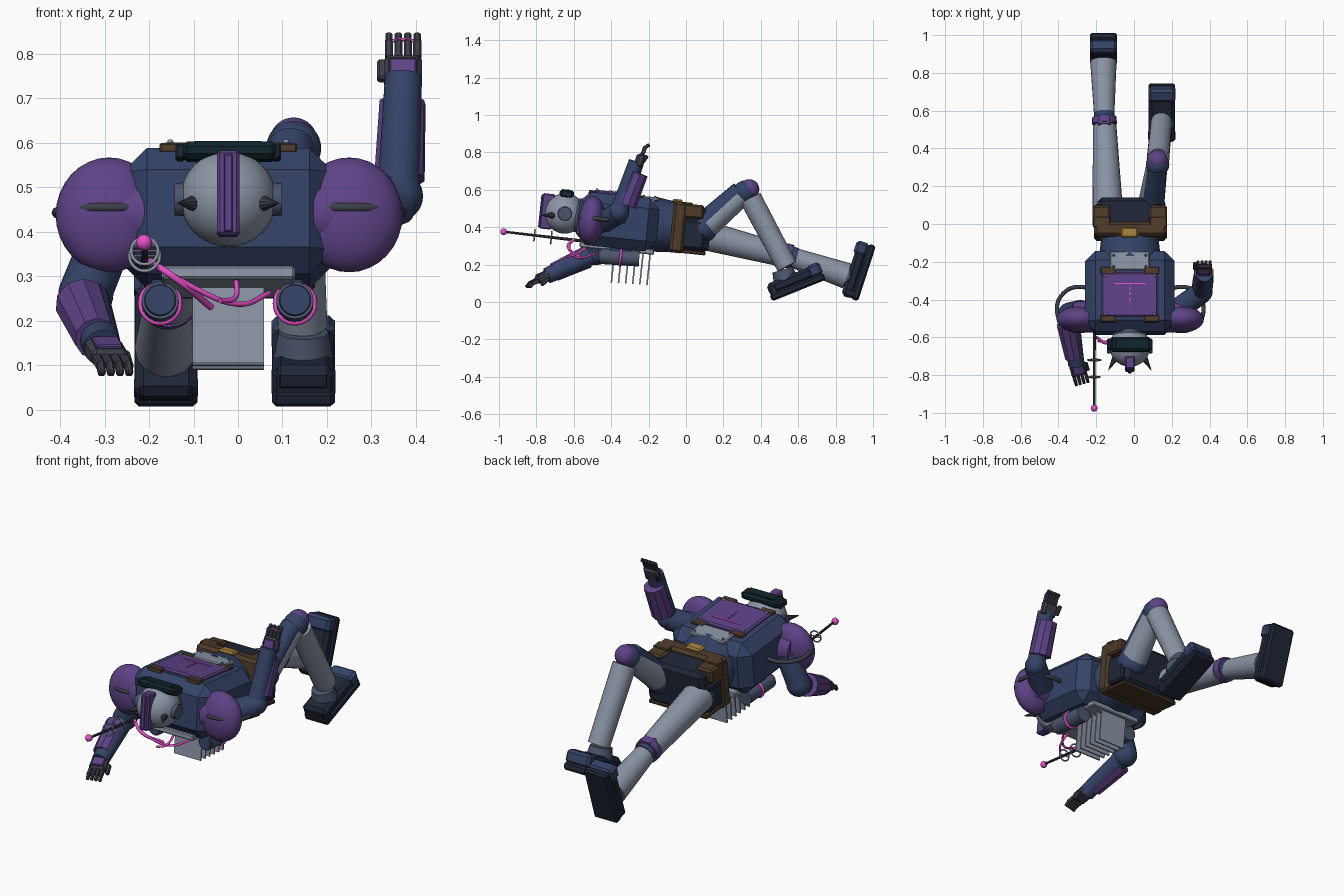
import bpy, bmesh
from math import radians, sin, cos, pi
from mathutils import Vector, Matrix, Euler

if "Cube" in bpy.data.objects:
    bpy.data.objects.remove(bpy.data.objects["Cube"])

COL = dict(navy=(.035, .055, .135), dark=(.014, .02, .038), purple=(.11, .055, .24), steel=(.26, .3, .38),
           brown=(.075, .043, .022), gold=(.38, .22, .045), pink=(.8, .08, .6), visor=(.005, .018, .024),
           gun=(.045, .05, .066), slate=(.07, .09, .15))
MATS = {}
for k, c in COL.items():
    MATS[k] = bpy.data.materials.new(k)
    MATS[k].diffuse_color = (*c, 1)
TILT = radians(-6)                      # the body leans head-up


def finish(name, bm, mat, M, smooth=False):
    me = bpy.data.meshes.new(name)
    bm.to_mesh(me)
    bm.free()
    ob = bpy.data.objects.new(name, me)
    ob.matrix_world = M
    me.materials.append(MATS[mat])
    bpy.context.collection.objects.link(ob)
    if smooth:
        bpy.ops.object.select_all(action='DESELECT')
        ob.select_set(True)
        bpy.context.view_layer.objects.active = ob
        bpy.ops.object.shade_smooth_by_angle(angle=radians(35))
    return ob


def box(name, loc, size, mat, bev=.008, rx=TILT, M=None):
    bm = bmesh.new()
    bmesh.ops.create_cube(bm, size=1)
    bmesh.ops.scale(bm, vec=size, verts=bm.verts)
    if bev:
        bmesh.ops.bevel(bm, geom=bm.edges[:], offset=bev, segments=1, affect='EDGES')
    L = Matrix.Translation(loc) @ Matrix.Rotation(rx, 4, 'X')
    return finish(name, bm, mat, M @ L if M else L)


def limb(name, a, b, r1, r2, mat, segs=20, sx=1, sy=1):
    a, b = Vector(a), Vector(b)
    d = b - a
    bm = bmesh.new()
    bmesh.ops.create_cone(bm, cap_ends=True, segments=segs, radius1=r1, radius2=r2, depth=d.length)
    bmesh.ops.scale(bm, vec=(sx, sy, 1), verts=bm.verts)
    M = Matrix.Translation((a + b) / 2) @ d.to_track_quat('Z', 'Y').to_matrix().to_4x4()
    return finish(name, bm, mat, M, True)


def ball(name, loc, r, mat, scale=(1, 1, 1), rx=0.0):
    bm = bmesh.new()
    bmesh.ops.create_uvsphere(bm, u_segments=28, v_segments=16, radius=r)
    bmesh.ops.scale(bm, vec=scale, verts=bm.verts)
    return finish(name, bm, mat, Matrix.Translation(loc) @ Matrix.Rotation(rx, 4, 'X'), True)


def tube(name, pts, r, mat, closed=False):
    cu = bpy.data.curves.new(name, 'CURVE')
    cu.dimensions, cu.bevel_depth, cu.bevel_resolution, cu.resolution_u = '3D', r, 2, 6
    sp = cu.splines.new('BEZIER')
    sp.bezier_points.add(len(pts) - 1)
    for p, co in zip(sp.bezier_points, pts):
        p.co = co
        p.handle_left_type = p.handle_right_type = 'AUTO'
    sp.use_cyclic_u, cu.use_fill_caps = closed, True
    cu.materials.append(MATS[mat])
    ob = bpy.data.objects.new(name, cu)
    bpy.context.collection.objects.link(ob)


def ring(name, c, R, r, mat, rx):
    M = Matrix.Translation(c) @ Matrix.Rotation(rx, 4, 'X')
    tube(name, [M @ Vector((R * cos(t * pi / 4), R * sin(t * pi / 4), 0)) for t in range(8)], r, mat, True)


CX = -.022                               # body centre line
UP = pi / 2 + TILT                       # rings that face along the body

# torso and chest
box('torso', (CX, -.365, .43), (.475, .43, .285), 'navy', .055)
box('chest_plate', (CX, -.375, .578), (.30, .235, .022), 'purple')
for sx in (-1, 1):
    for y, z in ((-.248, .563), (-.5, .59)):
        box('chest_bracket', (CX + sx * .115, y, z - .003), (.08, .04, .022), 'brown', .004)
    for y, z in ((-.275, .58), (-.475, .601)):
        ball('chest_bolt', (CX + sx * .13, y, z), .007, 'steel')
    for y, z in ((-.165, .567), (-.225, .573)):
        ball('belly_bolt', (CX + sx * .085, y, z - .006), .007, 'slate')
box('chest_line', (CX, -.315, .584), (.165, .006, .004), 'pink', 0)
for y in (-.34, -.37, -.4):
    box('chest_dash', (CX, y, .5515 - y * .105), (.006, .02, .004), 'pink', 0)
box('belly_plate', (CX, -.195, .554), (.21, .10, .02), 'steel', .005)
limb('waist', (CX, -.19, .418), (CX, -.06, .40), .165, .15, 'navy', 20, 1, .9)

# pelvis, belt and pouches
box('pelvis', (CX, .05, .39), (.34, .16, .235), 'dark', .02)
box('belt', (CX + .003, -.04, .40), (.385, .075, .275), 'brown', .015)
box('pelvis_strap', (CX, .02, .268), (.35, .17, .02), 'brown', .005)
box('buckle', (CX - .003, -.045, .54), (.09, .055, .02), 'gold')
for sx in (-1, 1):
    box('pouch', (CX + sx * .15, .04, .485), (.095, .11, .075), 'brown', .01)
    box('pouch_flap', (CX + sx * .15, .01, .525), (.09, .055, .016), 'brown', .004)
    box('hip_plate', (CX + sx * .17, .04, .36), (.03, .12, .15), 'dark', .01)

# head
HC = Vector((CX, -.648, .474))
limb('neck', (CX, -.62, .468), (CX, -.55, .46), .085, .095, 'slate')
ball('head', HC, .108, 'steel')
box('crest', (CX, -.742, .485), (.05, .065, .19), 'purple', .006)
box('crest_ridge', (CX, -.776, .487), (.02, .012, .175), 'purple', .003)
box('visor', (CX + .003, -.637, .58), (.215, .078, .04), 'visor', .012)
box('visor_top', (CX, -.64, .592), (.16, .055, .02), 'visor', .006)
for sx in (-1, 1):
    limb('ear_disc', HC + Vector((sx * .08, 0, -.001)), HC + Vector((sx * .121, 0, -.001)), .04, .036, 'slate')
    limb('head_spike', HC + Vector((sx * .07, -.05, -.01)), HC + Vector((sx * .114, -.127, -.01)), .022, .001, 'gun', 10)
    box('visor_end', (CX + sx * .108, -.637, .578), (.022, .06, .034), 'dark', .005)

# shoulders with rings
for sx, x in ((-1, -.29), (1, .25)):
    ball('shoulder', (x, -.505, .438), .12, 'purple', (1, .58, 1.08), TILT)
    limb('shoulder_hub', (x - sx * .08, -.49, .438), (x + sx * .03, -.49, .438), .085, .08, 'purple')
    ring('shoulder_ring', (x, -.45, .443), .118, .011, 'gun', TILT)

# lowered arm
limb('upper_arm', (-.28, -.46, .42), (-.34, -.475, .27), .058, .06, 'navy')
ball('elbow', (-.342, -.478, .26), .062, 'navy')
limb('forearm', (-.342, -.478, .26), (-.305, -.745, .14), .05, .043, 'navy')
limb('forearm_sleeve', (-.352, -.53, .24), (-.318, -.705, .16), .06, .05, 'purple', 10)
# raised arm
limb('upper_arm', (.25, -.44, .43), (.36, -.36, .475), .06, .058, 'navy')
ball('elbow', (.36, -.36, .48), .056, 'navy')
limb('forearm', (.36, -.36, .48), (.372, -.265, .75), .048, .042, 'navy')
limb('forearm_sleeve', (.363, -.322, .52), (.37, -.255, .69), .058, .053, 'purple', 10)


def hand(M, curl):
    # local z runs from the wrist to the finger tips, local x across the palm
    box('palm', (0, 0, .035), (.085, .04, .075), 'gun', .01, 0, M)
    box('hand_plate', (0, .022, .035), (.06, .012, .05), 'purple', .003, 0, M)
    for i in range(4):
        x = -.032 + i * .0213
        box('finger', (x, 0, .09), (.018, .022, .045), 'gun', .004, 0, M)
        box('fingertip', (x, -.3 * curl * .04, .116), (.016, .019, .035), 'gun', .004, curl, M)
    box('thumb', (.048, -.018, .045), (.02, .022, .055), 'gun', .005, .3, M)


def aim(a, b, spin=0):
    a, d = Vector(a), Vector(b) - Vector(a)
    return Matrix.Translation(a) @ d.to_track_quat('Z', 'Y').to_matrix().to_4x4() @ Matrix.Rotation(spin, 4, 'Z')


hand(aim((-.305, -.735, .145), (-.27, -.86, .085)), .4)
hand(aim((.371, -.255, .725), (.371, -.215, .84)), .6)
tube('hand_glow', [(.342, -.225, .828), (.37, -.222, .832), (.4, -.225, .828)], .004, 'pink')


# legs
def foot(loc, rx):
    M = Matrix.Translation(loc) @ Matrix.Rotation(rx, 4, 'X')
    for n, p, s, m, b in (('sole', (0, 0, -.032), (.142, .31, .04), 'dark', .01),
                          ('boot', (0, -.005, .012), (.138, .295, .065), 'dark', .018),
                          ('toe_cap', (0, .118, .018), (.143, .075, .07), 'navy', .014),
                          ('heel', (0, -.125, .0), (.144, .05, .07), 'dark', .012)):
        box(n, p, s, m, b, 0, M)
    limb('ankle_cuff', M @ Vector((0, -.045, .03)), M @ Vector((0, -.04, .085)), .066, .056, 'slate')


# bent leg
hip, knee, ankle = (.09, .1, .4), (.122, .315, .585), (.145, .54, .19)
limb('thigh', hip, knee, .07, .056, 'steel')
limb('thigh_guard', (.098, .10, .425), (.121, .29, .595), .062, .052, 'navy', 12)
ball('knee', (.125, .315, .588), .062, 'navy')
ball('knee_cap', (.125, .338, .603), .054, 'purple')
limb('shin', (.127, .345, .555), ankle, .06, .056, 'steel')
foot((.147, .585, .11), radians(22))
# straight leg
limb('thigh', (-.14, .09, .36), (-.155, .52, .25), .08, .062, 'steel')
limb('knee_joint', (-.155, .50, .258), (-.158, .59, .235), .055, .055, 'navy')
limb('knee_band', (-.156, .53, .25), (-.157, .565, .242), .066, .064, 'purple')
box('knee_cap', (-.157, .548, .293), (.075, .06, .03), 'purple', .01, -.25)
limb('shin', (-.158, .58, .235), (-.162, .86, .14), .054, .07, 'steel')
foot((-.162, .918, .168), radians(72))
for x, y, z in ((.09, .09, .395), (-.14, .09, .36)):
    ball('hip_joint', (x, y, z), .078, 'navy')

# back panel, cooling fins and thrusters
box('back_panel', (CX, -.37, .288), (.30, .40, .03), 'steel', .005)
for i in range(6):
    y = -.39 + i * .038
    box('cooling_fin', (CX, y, .192 - i * .003), (.16, .008, .175), 'steel', 0)
for x in (-.175, .128):
    limb('thruster', (x, -.46, .246), (x, -.25, .232), .042, .042, 'slate')
    limb('thruster_lip', (x, -.47, .247), (x, -.445, .245), .034, .038, 'navy')
    box('thruster_mount', (x, -.35, .285), (.04, .12, .04), 'navy', .005)
    ring('thruster_glow', (x, -.35, .239), .043, .007, 'pink', UP)

# antenna and cables
limb('antenna_rod', (-.21, -.98, .377), (-.21, -.48, .318), .006, .009, 'gun', 10)
ball('antenna_tip', (-.211, -.975, .376), .018, 'pink')
for y, z, r in ((-.81, .357, .03), (-.72, .346, .034)):
    ring('antenna_ring', (-.21, y, z), r, .004, 'steel', UP)
    box('antenna_spoke', (-.21, y, z), (2 * r, .004, .004), 'steel', 0)
tube('cable', [(-.2, -.6, .335), (-.14, -.63, .295), (-.06, -.55, .23)], .008, 'pink')
tube('cable', [(-.19, -.62, .33), (-.1, -.62, .275), (0, -.57, .237), (.07, -.48, .262)], .006, 'pink')
tube('cable', [(-.04, -.64, .245), (-.008, -.6, .25), (-.004, -.53, .295)], .006, 'pink')

for m in bpy.data.materials:
    if m.users and not m.is_grease_pencil:
        m.use_nodes = True
        m.node_tree.nodes["Principled BSDF"].inputs["Base Color"].default_value = m.diffuse_color
